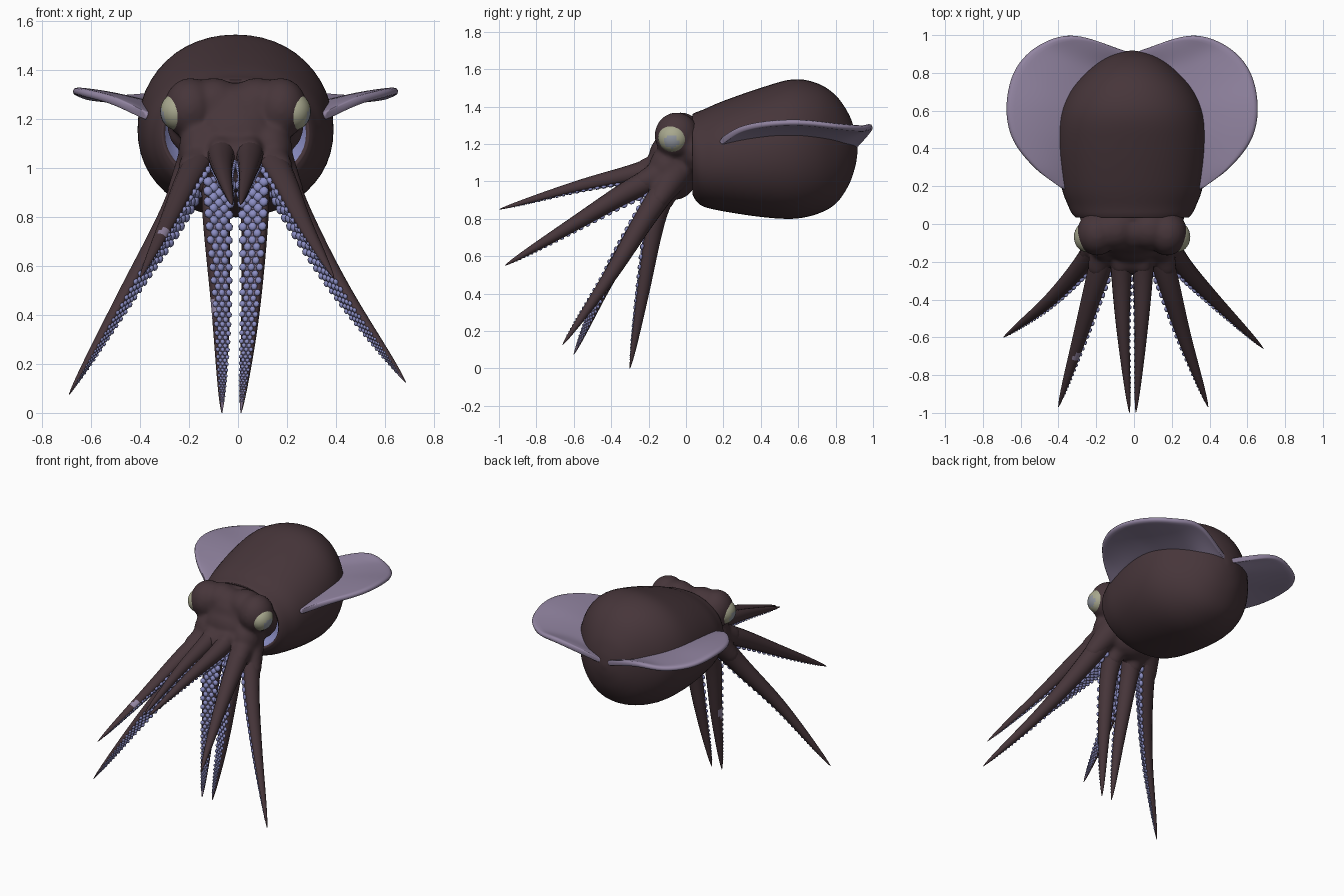
import bpy, bmesh, math
from mathutils import Vector, Matrix

cube = bpy.data.objects.get("Cube")
if cube:
    bpy.data.objects.remove(cube, do_unlink=True)


def material(name, rgb):
    m = bpy.data.materials.new(name)
    m.use_nodes = True
    m.diffuse_color = (*rgb, 1)
    m.node_tree.nodes["Principled BSDF"].inputs["Base Color"].default_value = (*rgb, 1)
    return m


SKIN = material("dark brown skin", (0.062, 0.036, 0.042))
LILAC = material("lilac fin", (0.29, 0.235, 0.36))
UNDER = material("mauve underside", (0.2, 0.15, 0.24))
SUCKER = material("blue lavender sucker", (0.26, 0.27, 0.55))
EYE = material("pale olive eye", (0.39, 0.39, 0.27))
CLOUD = material("grey blue eye patch", (0.29, 0.31, 0.35))


def add_object(name, bm, *mats):
    bmesh.ops.recalc_face_normals(bm, faces=bm.faces)
    me = bpy.data.meshes.new(name)
    bm.to_mesh(me)
    bm.free()
    for m in mats:
        me.materials.append(m)
    me.shade_smooth()
    ob = bpy.data.objects.new(name, me)
    bpy.context.collection.objects.link(ob)
    return ob


def spline(pts, t):
    """Point at t (0 to 1) on a smooth curve through pts."""
    pts = [Vector(p) for p in pts]
    n = len(pts) - 1
    i = min(int(t * n), n - 1)
    f = t * n - i
    b, c = pts[i], pts[i + 1]
    a = pts[i - 1] if i else b * 2 - c
    d = pts[i + 2] if i + 2 <= n else c * 2 - b
    return 0.5 * (b * 2 + (c - a) * f + (a * 2 - b * 5 + c * 4 - d) * f ** 2
                  + (b * 3 - a - c * 3 + d) * f ** 3)


def skin_rings(bm, rings, closed=True, rule=None):
    """Bridge rows of points with quads; rule(row, column) picks the material."""
    rows = [[bm.verts.new(p) for p in r] for r in rings]
    n = len(rows[0])
    for i in range(len(rows) - 1):
        for j in range(n if closed else n - 1):
            k = (j + 1) % n
            f = bm.faces.new((rows[i][j], rows[i][k], rows[i + 1][k], rows[i + 1][j]))
            f.material_index = rule(i, j) if rule else 0
    return rows


def ellipsoid(bm, centre, radii, rot=Matrix(), u=16, v=10):
    mat = Matrix.Translation(centre) @ rot @ Matrix.Diagonal((*radii, 1))
    bmesh.ops.create_uvsphere(bm, u_segments=u, v_segments=v, radius=1, matrix=mat)


SHIFT = -0.01

# Mantle: stations of (y, half width, top, bottom), hollow at the front
outer = [(0.035, 0.3, 1.36, 0.93), (0.055, 0.318, 1.37, 0.895), (0.095, 0.338, 1.385, 0.865),
         (0.2, 0.375, 1.43, 0.84), (0.4, 0.4, 1.5, 0.81), (0.57, 0.388, 1.545, 0.8),
         (0.7, 0.335, 1.525, 0.825), (0.8, 0.25, 1.46, 0.88), (0.87, 0.16, 1.36, 0.98),
         (0.905, 0.08, 1.26, 1.08), (0.918, 0.01, 1.18, 1.16)]
inner = [(0.13, 0.2, 1.3, 0.98), (0.1, 0.27, 1.33, 0.95), (0.045, 0.288, 1.345, 0.94)]
stations = inner + [spline(outer, i / 50) for i in range(51)]


def rounded(c):
    return math.copysign(abs(c) ** 0.94, c)


def mantle_ring(s, n=48):
    y, w, top, bot = s
    ring = []
    for k in range(n):
        a = math.tau * k / n
        ring.append((SHIFT + w * rounded(math.cos(a)), y,
                     (top + bot) / 2 + (top - bot) / 2 * rounded(math.sin(a))))
    return ring


bm = bmesh.new()
rows = skin_rings(bm, [mantle_ring(s) for s in stations], rule=lambda i, j: 1 if i < 2 else 0)
bm.faces.new(rows[-1])
bm.faces.new(rows[0]).material_index = 1
add_object("mantle", bm, SKIN, SUCKER)

# Fins: gently arched sheets between a root line and an outer edge
root = [(0.36, 0.18, 1.21), (0.36, 0.3, 1.23), (0.36, 0.45, 1.25), (0.33, 0.58, 1.25),
        (0.28, 0.68, 1.24), (0.2, 0.77, 1.22), (0.12, 0.83, 1.19), (0, 0.89, 1.18)]
edge = [(0.37, 0.19, 1.215), (0.515, 0.295, 1.28), (0.635, 0.45, 1.31), (0.667, 0.63, 1.315),
        (0.62, 0.82, 1.295), (0.49, 0.95, 1.285), (0.3, 0.998, 1.29), (0.02, 0.91, 1.19)]
for side, label in ((1, "left"), (-1, "right")):
    grid = []
    for i in range(33):
        a, b = spline(root, i / 32), spline(edge, i / 32)
        row = []
        for j in range(9):
            p = a.lerp(b, j / 8)
            p.z += 0.03 * (b - a).length * math.sin(math.pi * j / 8)
            row.append((SHIFT + side * p.x, p.y, p.z))
        grid.append(row)
    bm = bmesh.new()
    skin_rings(bm, grid, closed=False)
    fin = add_object(label + "_fin", bm, LILAC)
    mod = fin.modifiers.new("thickness", "SOLIDIFY")
    mod.thickness, mod.offset = 0.034, 0
    fin.modifiers.new("round", "SUBSURF").levels = 1

# Arms: path for the left side, then the tips of the left and right arm
arms = {
    "upper_arm": ([(0.045, -0.1, 1.09), (0.047, -0.3, 1.035), (0.037, -0.58, 0.97)],
                  (0.01, -0.998, 0.85), (-0.024, -0.998, 0.85), 0.066),
    "front_arm": ([(0.12, -0.1, 1.05), (0.185, -0.32, 0.94), (0.27, -0.61, 0.765)],
                  (0.392, -0.968, 0.55), (-0.4, -0.968, 0.55), 0.073),
    "side_arm": ([(0.14, -0.06, 1.04), (0.25, -0.22, 0.8), (0.43, -0.41, 0.49)],
                 (0.685, -0.66, 0.125), (-0.69, -0.6, 0.075), 0.073),
    "lower_arm": ([(0.055, -0.09, 1.02), (0.068, -0.165, 0.8), (0.05, -0.235, 0.4)],
                  (0.012, -0.3, 0.0), (-0.066, -0.3, 0.0), 0.073),
}
fan_start, fan_dir = Vector((0, -0.12, 1)), Vector((0, -0.68, -0.73)).normalized()
pale_spots = [Vector((-0.3, -0.69, 0.72)), Vector((-0.11, -0.235, 0.43))]
FLAT = 0.55
head = bmesh.new()


def arm_frame(path, r0, t):
    """Centre, tangent, inward and sideways directions, and radius at t."""
    p = spline(path, t)
    tan = (spline(path, min(t + 0.01, 1)) - spline(path, max(t - 0.01, 0))).normalized()
    q = spline(path, 0.6)
    axis_point = fan_start + fan_dir * (q - fan_start).dot(fan_dir)
    inward = axis_point - q
    inward = (inward - tan * inward.dot(tan)).normalized()
    return p, tan, inward, tan.cross(inward), r0 * max(1 - t, 0.002) ** 0.62


def build_arm(name, path, r0):
    n, steps = 16, 48
    rings = []
    for i in range(steps + 1):
        p, tan, inn, across, r = arm_frame(path, r0, 1 - (1 - i / steps) ** 1.3)
        rings.append([p + inn * r * min(math.cos(math.tau * (k + 0.5) / n), FLAT)
                      + across * r * math.sin(math.tau * (k + 0.5) / n) for k in range(n)])

    def rule(i, j):
        if j in (n - 2, n - 1, 0):
            return 1
        middle = (rings[i][j] + rings[i + 1][(j + 1) % n]) / 2
        return 2 if any((middle - s).length < 0.036 for s in pale_spots) else 0

    bm = bmesh.new()
    rows = skin_rings(bm, rings, rule=rule)
    bm.faces.new(rows[0])
    bm.faces.new(rows[-1])
    add_object(name, bm, SKIN, UNDER, LILAC)

    # Staggered rows of suckers on the flat inner side
    bm = bmesh.new()
    length = sum((spline(path, (i + 1) / 20) - spline(path, i / 20)).length for i in range(20))
    t, odd = 0.1, False
    while t < 0.965:
        p, tan, inn, across, r = arm_frame(path, r0, t)
        rot = Matrix((across, tan, inn)).transposed().to_4x4()
        for c in ((-0.38, 0.38) if odd else (-0.76, 0, 0.76)):
            c_pos = p + inn * r * (FLAT + 0.06) + across * r * c
            ellipsoid(bm, c_pos, (r * 0.34, r * 0.36, r * 0.22), rot, 7, 4)
        t += max(0.47 * r, 0.009) / length
        odd = not odd
    add_object(name + "_suckers", bm, SUCKER)

    # Swollen arm roots that blend into the head
    for i in range(12):
        t = i * 0.018
        p, tan, inn, across, r = arm_frame(path, r0, t)
        size = r * (1.2 - 1.5 * t)
        ellipsoid(head, p - inn * r * t * 1.2, (size, size, size))


for name, (pts, left_tip, right_tip, r0) in arms.items():
    build_arm("left_" + name, pts + [left_tip], r0)
    build_arm("right_" + name, [(SHIFT * 2 - x, y, z) for x, y, z in pts] + [right_tip], r0)

# Head: blended lumps for the neck, core, face, brows and webs
ellipsoid(head, (SHIFT, 0.04, 1.17), (0.285, 0.1, 0.18))
ellipsoid(head, (SHIFT, -0.03, 1.16), (0.23, 0.14, 0.19))
ellipsoid(head, (SHIFT, -0.06, 1.03), (0.19, 0.12, 0.13))
ellipsoid(head, (SHIFT, -0.1, 1.13), (0.17, 0.1, 0.12))
ellipsoid(head, (SHIFT, -0.165, 1.07), (0.12, 0.11, 0.07), Matrix.Rotation(0.35, 4, "X"))
for side in (1, -1):
    ellipsoid(head, (SHIFT + side * 0.185, -0.05, 1.245), (0.11, 0.12, 0.125))
    ellipsoid(head, (SHIFT + side * 0.09, -0.03, 1.265), (0.12, 0.11, 0.105))
    ellipsoid(head, (SHIFT + side * 0.14, -0.1, 1.07), (0.095, 0.1, 0.12))
head_ob = add_object("head", head, SKIN)
mod = head_ob.modifiers.new("blend", "REMESH")
mod.mode, mod.voxel_size, mod.use_smooth_shade = "VOXEL", 0.011, True
mod = head_ob.modifiers.new("soften", "SMOOTH")
mod.factor, mod.iterations = 0.5, 16

# Eyes: pale balls with a cloudy patch on the outward side
for side, label in ((1, "left"), (-1, "right")):
    bm = bmesh.new()
    centre = Vector((SHIFT + side * 0.238, -0.068, 1.232))
    ellipsoid(bm, centre, (0.07, 0.081, 0.077), u=28, v=18)
    look = Vector((side * 0.95, -0.15, -0.3)).normalized()
    for f in bm.faces:
        f.material_index = int((f.calc_center_median() - centre).normalized().dot(look) > 0.86)
    add_object(label + "_eye", bm, EYE, CLOUD)
